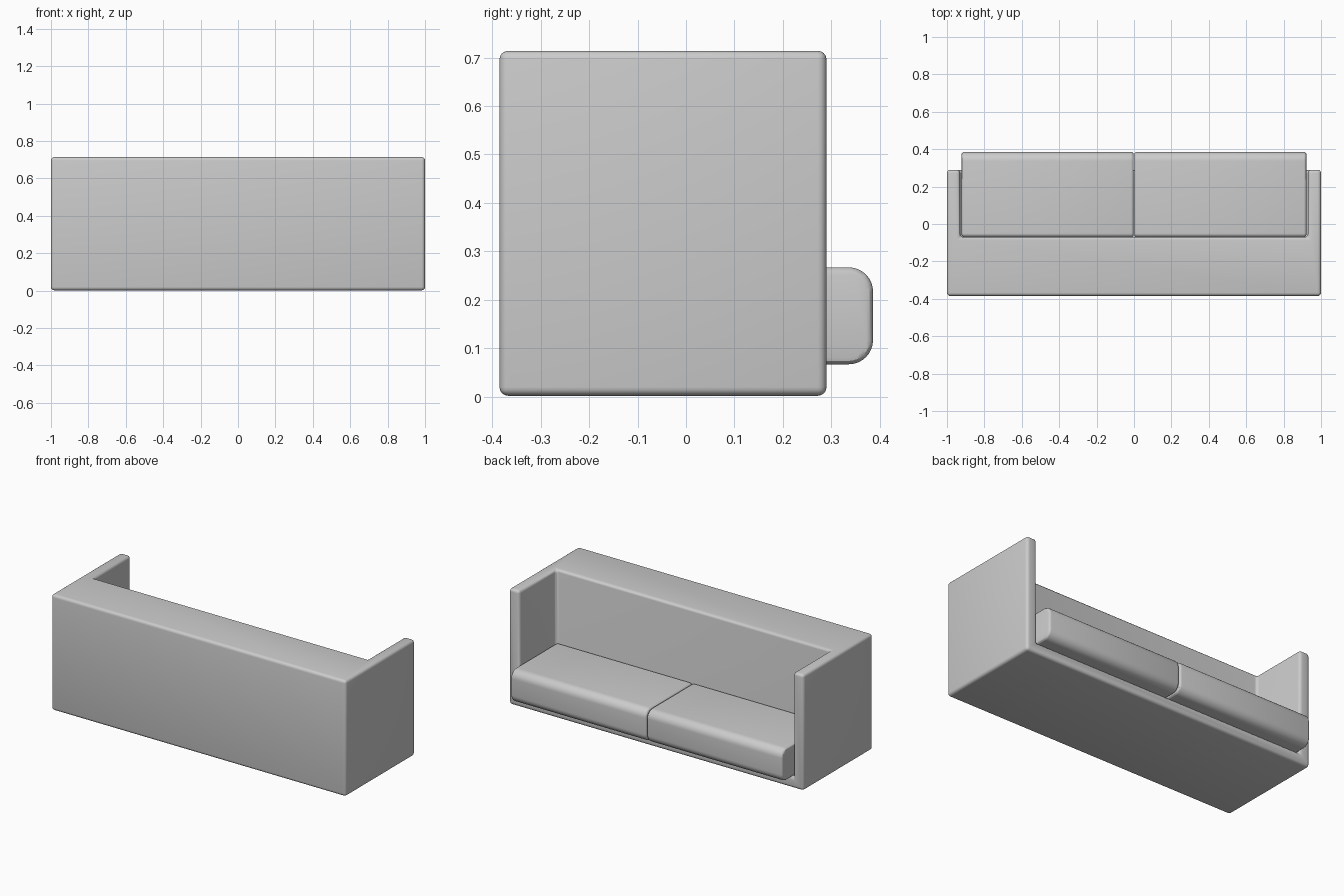
import bpy

if "Cube" in bpy.data.objects:
    bpy.data.objects.remove(bpy.data.objects["Cube"])


def box(name, lo, hi):
    """Axis-aligned box between two corners."""
    bpy.ops.mesh.primitive_cube_add(
        size=1, location=[(a + b) / 2 for a, b in zip(lo, hi)])
    ob = bpy.context.object
    ob.name = name
    ob.scale = [b - a for a, b in zip(lo, hi)]
    bpy.ops.object.transform_apply(location=False, rotation=False, scale=True)
    return ob


def activate(ob):
    bpy.ops.object.select_all(action='DESELECT')
    ob.select_set(True)
    bpy.context.view_layer.objects.active = ob


def bevel(ob, width, segments, by_weight=False):
    mod = ob.modifiers.new("Bevel", 'BEVEL')
    mod.width = width
    mod.segments = segments
    mod.limit_method = 'WEIGHT' if by_weight else 'ANGLE'
    activate(ob)
    bpy.ops.object.modifier_apply(modifier=mod.name)


# Frame: back, arms and base in one block, hollowed out for the seat
frame = box("sofa_frame", (-1, -0.385, 0.002), (1, 0.29, 0.714))
cutter = box("seat_cutter", (-0.93, -0.07, 0.068), (0.93, 0.6, 1.0))
cutter.hide_render = True
cut = frame.modifiers.new("Hollow", 'BOOLEAN')
cut.operation = 'DIFFERENCE'
cut.solver = 'EXACT'
cut.object = cutter
activate(frame)
bpy.ops.object.modifier_apply(modifier=cut.name)
bpy.data.objects.remove(cutter)
bevel(frame, 0.018, 4)
bpy.ops.object.shade_smooth_by_angle()

# Seat cushions: large round on the long edges, small round at the ends
for side, x0, x1 in (("left", -0.922, -0.002), ("right", 0.002, 0.922)):
    cushion = box(side + "_cushion", (x0, -0.07, 0.067), (x1, 0.386, 0.267))
    mesh = cushion.data
    weight = mesh.attributes.new("bevel_weight_edge", 'FLOAT', 'EDGE')
    for edge in mesh.edges:
        a, b = (mesh.vertices[i].co for i in edge.vertices)
        if abs(a.x - b.x) > 0.1:
            weight.data[edge.index].value = 1.0 if a.y > 0 else 0.4
    bevel(cushion, 0.05, 8, by_weight=True)
    mesh.attributes.remove(mesh.attributes["bevel_weight_edge"])
    bevel(cushion, 0.014, 3)
    bpy.ops.object.shade_smooth_by_angle()
